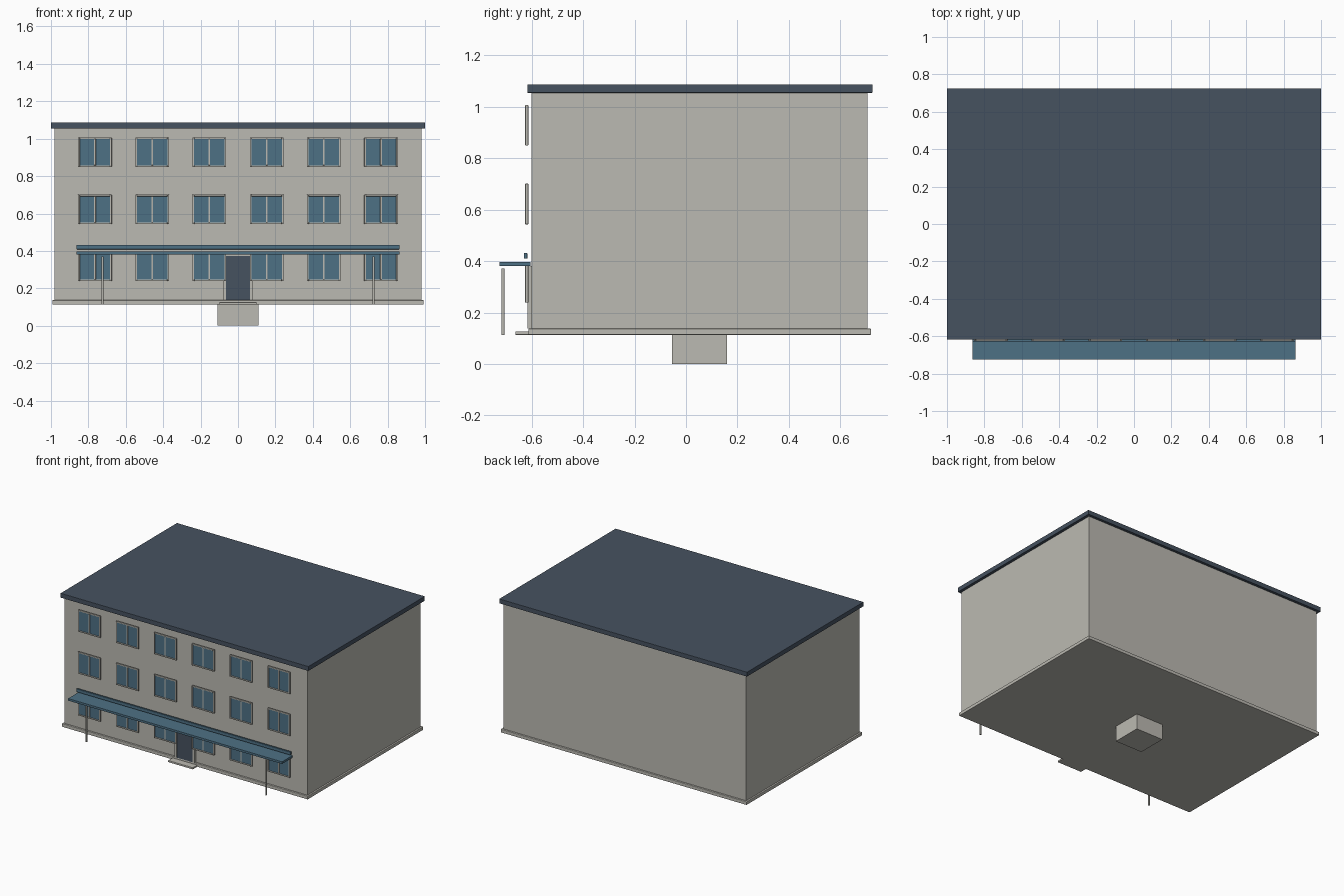
import bpy
import bmesh
from mathutils import Vector

cube = bpy.data.objects.get("Cube")
if cube:
    bpy.data.objects.remove(cube, do_unlink=True)


def material(name, rgb):
    mat = bpy.data.materials.new(name)
    mat.use_nodes = True
    mat.diffuse_color = (*rgb, 1)
    mat.node_tree.nodes["Principled BSDF"].inputs["Base Color"].default_value = (*rgb, 1)
    return mat


stone = material("warm grey stone", (0.50, 0.49, 0.445))
blue = material("glass blue", (0.076, 0.165, 0.235))
slate = material("dark slate", (0.061, 0.084, 0.117))


def finish(name, bm, mat, bevel=0):
    mesh = bpy.data.meshes.new(name)
    bm.to_mesh(mesh)
    bm.free()
    mesh.materials.append(mat)
    obj = bpy.data.objects.new(name, mesh)
    bpy.context.collection.objects.link(obj)
    if bevel:
        mod = obj.modifiers.new("soft edges", "BEVEL")
        mod.width = bevel
        mod.segments = 2
    return obj


def add_box(bm, xs, ys, zs):
    """Add a box spanning the given (low, high) ranges."""
    low, high = (Vector(corner) for corner in zip(xs, ys, zs))
    verts = bmesh.ops.create_cube(bm, size=1)["verts"]
    for v in verts:
        v.co = (low + high) / 2 + v.co * (high - low)


def box(name, xs, ys, zs, mat, bevel=0):
    bm = bmesh.new()
    add_box(bm, xs, ys, zs)
    return finish(name, bm, mat, bevel)


# Main building masses
box("walls", (-0.98, 0.98), (-0.60, 0.706), (0.13, 1.06), stone)
box("plinth", (-0.992, 0.992), (-0.613, 0.719), (0.113, 0.137), stone, 0.003)
box("roof_slab", (-1, 1), (-0.617, 0.725), (1.054, 1.087), slate, 0.002)
box("foundation_block", (-0.11, 0.11), (-0.055, 0.16), (0, 0.12), stone)

# Windows: a rail frame with central mullion around two glass panes
HALF_W, HALF_H, RAIL = 0.09, 0.079, 0.009
FRONT, BACK = -0.625, -0.613


def window(label, x, z):
    bm = bmesh.new()
    for side in (-1, 1):
        edge = sorted((x + side * HALF_W, x + side * (HALF_W - RAIL)))
        add_box(bm, edge, (FRONT, BACK), (z - HALF_H, z + HALF_H))
        edge = sorted((z + side * HALF_H, z + side * (HALF_H - RAIL)))
        add_box(bm, (x - HALF_W + RAIL, x + HALF_W - RAIL), (FRONT, BACK), edge)
    add_box(bm, (x - RAIL / 2, x + RAIL / 2), (FRONT + 0.001, BACK),
            (z - HALF_H + RAIL, z + HALF_H - RAIL))
    finish("window_frame_" + label, bm, stone, 0.002)
    bm = bmesh.new()
    for side in (-1, 1):
        xs = sorted((x + side * RAIL / 2, x + side * (HALF_W - RAIL)))
        add_box(bm, xs, (FRONT + 0.004, BACK - 0.002),
                (z - HALF_H + RAIL, z + HALF_H - RAIL))
    finish("window_panes_" + label, bm, blue)


for floor, z in enumerate((0.317, 0.622, 0.928)):
    for bay in range(6):
        window(f"floor{floor}_bay{bay}", (bay - 2.5) * 0.306, z)

# Entrance
bm = bmesh.new()
for side in (-1, 1):
    add_box(bm, sorted((side * 0.064, side * 0.08)), (-0.616, -0.595), (0.137, 0.38))
add_box(bm, (-0.064, 0.064), (-0.616, -0.595), (0.374, 0.38))
finish("door_frame", bm, stone)
box("door", (-0.064, 0.064), (-0.614, -0.595), (0.137, 0.374), slate)
box("door_step", (-0.1, 0.1), (-0.663, -0.605), (0.113, 0.126), stone, 0.002)

# Canopy along the front, with its rear band and two slim posts
box("canopy", (-0.863, 0.863), (-0.725, -0.604), (0.381, 0.397), blue, 0.001)
box("canopy_band", (-0.863, 0.863), (-0.63, -0.617), (0.409, 0.431), blue, 0.001)
for name, x in (("left_post", 0.725), ("right_post", -0.725)):
    bpy.ops.mesh.primitive_cylinder_add(vertices=16, radius=0.006, depth=0.258,
                                        location=(x, -0.711, 0.242))
    post = bpy.context.object
    post.name = name
    post.data.materials.append(stone)
    bpy.ops.object.shade_smooth_by_angle()
